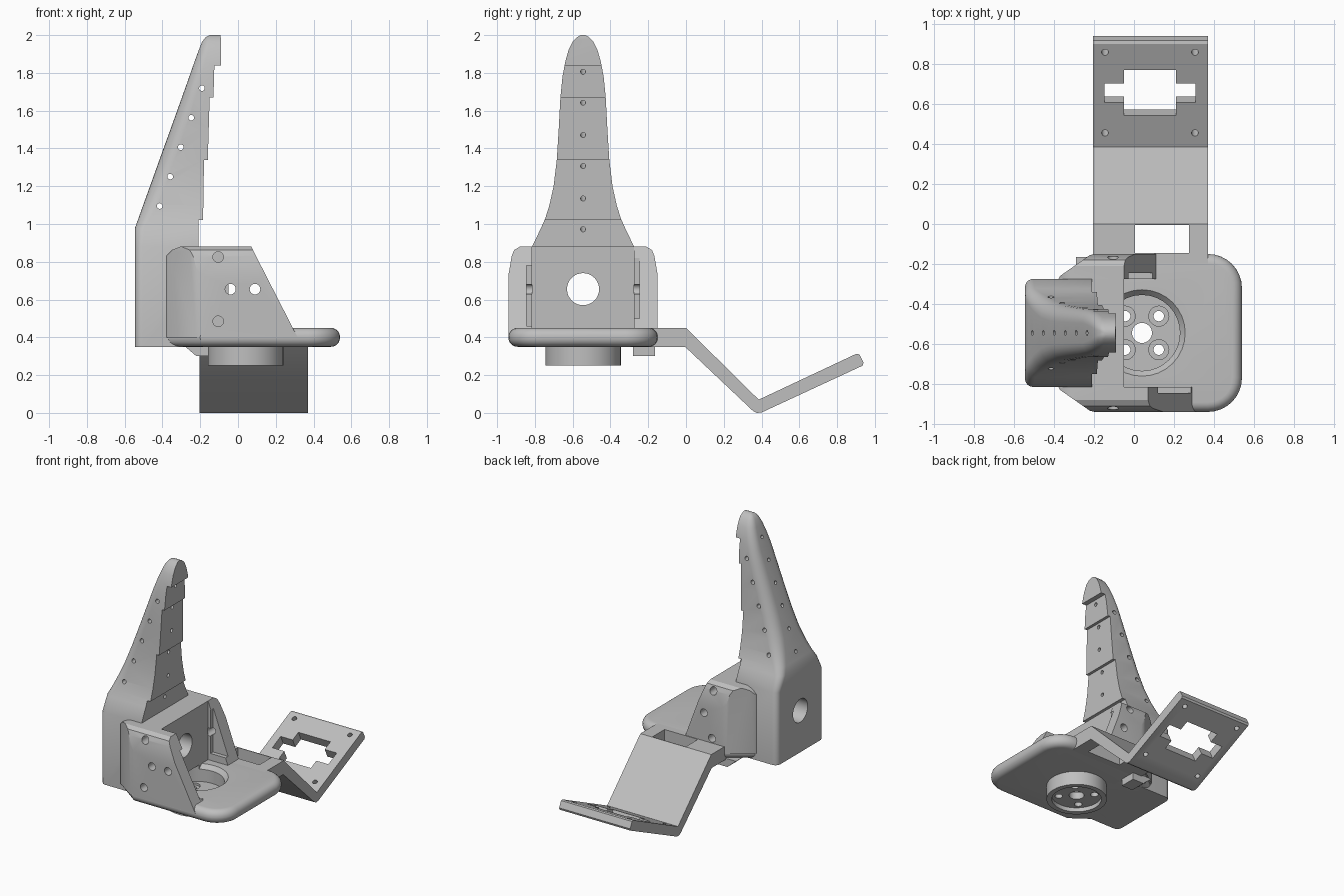
import bpy, bmesh, math
from mathutils import Vector, Matrix

if "Cube" in bpy.data.objects:
    bpy.data.objects.remove(bpy.data.objects["Cube"], do_unlink=True)

GREY = (0.52, 0.52, 0.52, 1)
mat = bpy.data.materials.new("plain grey plastic")
mat.use_nodes = True
mat.diffuse_color = GREY
mat.node_tree.nodes["Principled BSDF"].inputs["Base Color"].default_value = GREY

CY = -0.545             # symmetry line of the hand
HUB = (0.04, CY)        # centre of the rotary mount


def finish(name, bm):
    bmesh.ops.recalc_face_normals(bm, faces=bm.faces[:])
    me = bpy.data.meshes.new(name)
    bm.to_mesh(me)
    bm.free()
    ob = bpy.data.objects.new(name, me)
    bpy.context.scene.collection.objects.link(ob)
    me.materials.append(mat)
    return ob


def prism_bm(pts, axis, lo, hi):
    """Extrude a 2D outline along an axis; the points are the other two axes in order."""
    bm = bmesh.new()

    def place(p, h):
        c = list(p)
        c.insert("xyz".index(axis), h)
        return bm.verts.new(c)
    a = [place(p, lo) for p in pts]
    b = [place(p, hi) for p in pts]
    bm.faces.new(a)
    bm.faces.new(b)
    for i in range(len(pts)):
        j = (i + 1) % len(pts)
        bm.faces.new((a[i], a[j], b[j], b[i]))
    return bm


def prism(name, pts, axis, lo, hi):
    return finish(name, prism_bm(pts, axis, lo, hi))


def box(x0, x1, y0, y1, z0, z1):
    return prism("cutter", [(x0, y0), (x1, y0), (x1, y1), (x0, y1)], "z", z0, z1)


def rod(p, q, r, r2=None, name="cutter", seg=32):
    p, q = Vector(p), Vector(q)
    bm = bmesh.new()
    m = Matrix.Translation((p + q) / 2) @ (q - p).to_track_quat("Z", "Y").to_matrix().to_4x4()
    bmesh.ops.create_cone(bm, cap_ends=True, segments=seg, radius1=r,
                          radius2=r if r2 is None else r2, depth=(q - p).length, matrix=m)
    return finish(name, bm)


def bake(ob):
    dg = bpy.context.evaluated_depsgraph_get()
    me = bpy.data.meshes.new_from_object(ob.evaluated_get(dg))
    ob.modifiers.clear()
    ob.data = me


def cut(ob, cutters):
    for c in cutters:
        m = ob.modifiers.new("cut", "BOOLEAN")
        m.operation, m.solver, m.object = "DIFFERENCE", "EXACT", c
    bake(ob)
    for c in cutters:
        bpy.data.objects.remove(c, do_unlink=True)


# Palm block and finger: lofted sections of height, back x, half width, back corner radius
sections = [(0.35, -0.545, 0.27, 0.04), (0.88, -0.545, 0.27, 0.04), (0.98, -0.545, 0.222, 0.05),
            (1.03, -0.527, 0.2, 0.06), (1.1, -0.502, 0.178, 0.07), (1.2, -0.466, 0.156, 0.08),
            (1.34, -0.416, 0.139, 0.08), (1.5, -0.358, 0.129, 0.075), (1.67, -0.297, 0.12, 0.07),
            (1.78, -0.258, 0.109, 0.06), (1.86, -0.23, 0.094, 0.055), (1.92, -0.208, 0.077, 0.05),
            (1.965, -0.19, 0.055, 0.04), (1.99, -0.17, 0.03, 0.02), (2.0, -0.15, 0.012, 0.01)]
bm = bmesh.new()
rings = []
for z, xb, w, r in sections:
    arc = [(xb + r - r * math.sin(a), w - r + r * math.cos(a))
           for a in [math.pi / 2 * i / 6 for i in range(7)]]
    half = [(-0.05, w)] + arc
    ring = half + [(x, -d) for x, d in reversed(half)]
    rings.append([bm.verts.new((x, CY + d, z)) for x, d in ring])
for a, b in zip(rings, rings[1:]):
    for i in range(len(a)):
        j = (i + 1) % len(a)
        bm.faces.new((a[i], a[j], b[j], b[i]))
bm.faces.new(rings[0])
bm.faces.new(rings[-1])
finger = finish("palm_and_finger", bm)

# Stepped grip front, tendon holes and shaft hole
steps = [(0.2, 0.88), (-0.21, 0.88), (-0.21, 1.02), (-0.18, 1.02), (-0.185, 1.02), (-0.18, 1.34),
         (-0.16, 1.34), (-0.15, 1.67), (-0.13, 1.67), (-0.125, 1.84), (-0.09, 1.84),
         (-0.09, 1.98), (-0.11, 2.1), (0.2, 2.1)]
steps.pop(3)
cuts = [prism("cutter", steps, "y", -1.2, 0.2),
        rod((-1, CY, 0.655), (0.3, CY, 0.655), 0.085)]
for i in range(5):
    x, z = -0.415 + 0.056 * i, 1.095 + 0.156 * i
    cuts.append(rod((x, -1, z), (x, 0, z), 0.015, seg=16))
tilt = Vector((0.94, 0, -0.34))
for i in range(6):
    p = Vector((-0.51 + 0.055 * i, CY, 1.08 + 0.153 * i))
    cuts.append(rod(p - tilt * 0.1, p + tilt * 0.6, 0.013, seg=16))
cuts.append(rod((HUB[0], CY, 0.3), (HUB[0], CY, 0.45), 0.19))
cut(finger, cuts)

# Base plate with rounded rim
plan = [(-0.45, -0.27), (-0.37, -0.27), (-0.2, -0.395)]
for sx in (-1, 1):
    for i in range(9):
        a = math.pi / 2 * (i / 8 + (0 if sx > 0 else -1))
        plan.append((0.37 + 0.17 * math.cos(a), 0.225 * sx + 0.17 * math.sin(a)))
plan += [(-0.2, 0.395), (-0.37, 0.27), (-0.45, 0.27)]
base = prism("base_plate", [(x, CY + d) for x, d in plan], "z", 0.35, 0.45)
bev = base.modifiers.new("round", "BEVEL")
bev.width, bev.segments, bev.angle_limit = 0.048, 6, math.radians(70)
bake(base)
cut(base, [rod((*HUB, 0.3), (*HUB, 0.5), 0.19),
           rod((*HUB, 0.42), (*HUB, 0.46), 0.19, 0.225)])

# Rotary mount under the plate
hub = rod((*HUB, 0.25), (*HUB, 0.37), 0.2, name="rotary_mount", seg=48)
cuts = [rod((*HUB, 0.33), (*HUB, 0.4), 0.19), rod((*HUB, 0.2), (*HUB, 0.28), 0.165),
        rod((*HUB, 0.2), (*HUB, 0.5), 0.05)]
for sx in (-1, 1):
    for sy in (-1, 1):
        x, y = HUB[0] + 0.084 * sx, HUB[1] + 0.084 * sy
        cuts += [rod((x, y, 0.2), (x, y, 0.5), 0.026),
                 rod((x, y, 0.315), (x, y, 0.5), 0.05)]
cut(hub, cuts)


# Side walls with sloped front edge, tapered top, pocket and screw holes
def side_wall(name, side, top_x, foot_x, pocket_z):
    outline = [(-0.42, 0.25), (-0.38, 0.265), (-0.37, 0.285), (-0.22, 0.39), (-0.19, 0.395),
               (0.4, 0.395), (0.4, 0.27), (-0.1, 0.27), (-0.1, 0.25)]
    bm = prism_bm([(x, CY + side * d) for x, d in outline], "z", 0.4, 0.88)
    taper = [(0.395, 0.73), (0.378, 0.83), (0.365, 0.862), (0.335, 0.88)]
    planes = [((top_x, 0, 0.88), (0.43, 0, foot_x - top_x)),
              ((-0.38, 0, 0.83), (-1, 0, 1)), ((-0.355, 0, 0.86), (-0.4, 0, 1))]
    for (d0, z0), (d1, z1) in zip(taper, taper[1:]):
        planes.append(((0, CY + side * d0, z0), (0, side * (z1 - z0), d0 - d1)))
    for co, no in planes:
        bmesh.ops.bisect_plane(bm, geom=bm.verts[:] + bm.edges[:] + bm.faces[:],
                               plane_co=co, plane_no=no, clear_outer=True)
        bmesh.ops.holes_fill(bm, edges=[e for e in bm.edges if e.is_boundary], sides=0)
    wall = finish(name, bm)
    ys = sorted((CY + side * 0.2, CY + side * 0.3))
    cuts = [box(-0.03, 0.5, *ys, *pocket_z)]
    far, near = CY + side * 0.5, CY + side * 0.25
    for x, z in ((-0.105, 0.825), (-0.105, 0.485), (-0.04, 0.655), (0.09, 0.655)):
        cuts.append(rod((x, far, z), (x, near, z), 0.028, seg=24))
    cut(wall, cuts)
    return wall


side_wall("front_wall", -1, 0.07, 0.29, (0.46, 0.78))
side_wall("back_wall", 1, -0.05, 0.11, (0.5, 0.82))

# Bent arm ending in a tilted servo plate
arm = prism("servo_arm", [(-0.22, 0.35), (-0.22, 0.45), (0, 0.45), (0.385, 0.07), (0.9, 0.312),
                          (0.918, 0.31), (0.94, 0.265), (0.935, 0.25), (0.4, 0.002),
                          (0.375, 0.0), (0.355, 0.01), (-0.005, 0.35)], "x", -0.205, 0.37)
tilt_m = Matrix.Translation((0.08, 0.657, 0.198)) @ Matrix.Rotation(math.radians(25.2), 4, "X")
cuts = [box(-0.13, 0.13, -0.125, 0.125, -0.15, 0.15), box(-0.227, 0.227, -0.055, 0.052, -0.15, 0.15)]
for sx in (-1, 1):
    for y in (-0.223, 0.223):
        cuts.append(rod((0.225 * sx, y, -0.15), (0.225 * sx, y, 0.15), 0.017, seg=16))
for c in cuts:
    c.data.transform(tilt_m)
cuts.append(box(0.005, 0.275, -0.145, -0.005, 0.2, 0.6))
cut(arm, cuts)

# Small chamfered stop under the plate
prism("under_stop", [(-0.29, 0.36), (-0.22, 0.3), (-0.13, 0.3), (-0.13, 0.36)], "y", -0.28, -0.165)

# Smooth the rounded surfaces and keep the corners crisp
bpy.ops.object.select_all(action="DESELECT")
for ob in bpy.context.scene.collection.all_objects:
    if ob.type == "MESH" and mat.name in ob.data.materials:
        ob.select_set(True)
        bpy.context.view_layer.objects.active = ob
bpy.ops.object.shade_smooth_by_angle(angle=math.radians(30))
